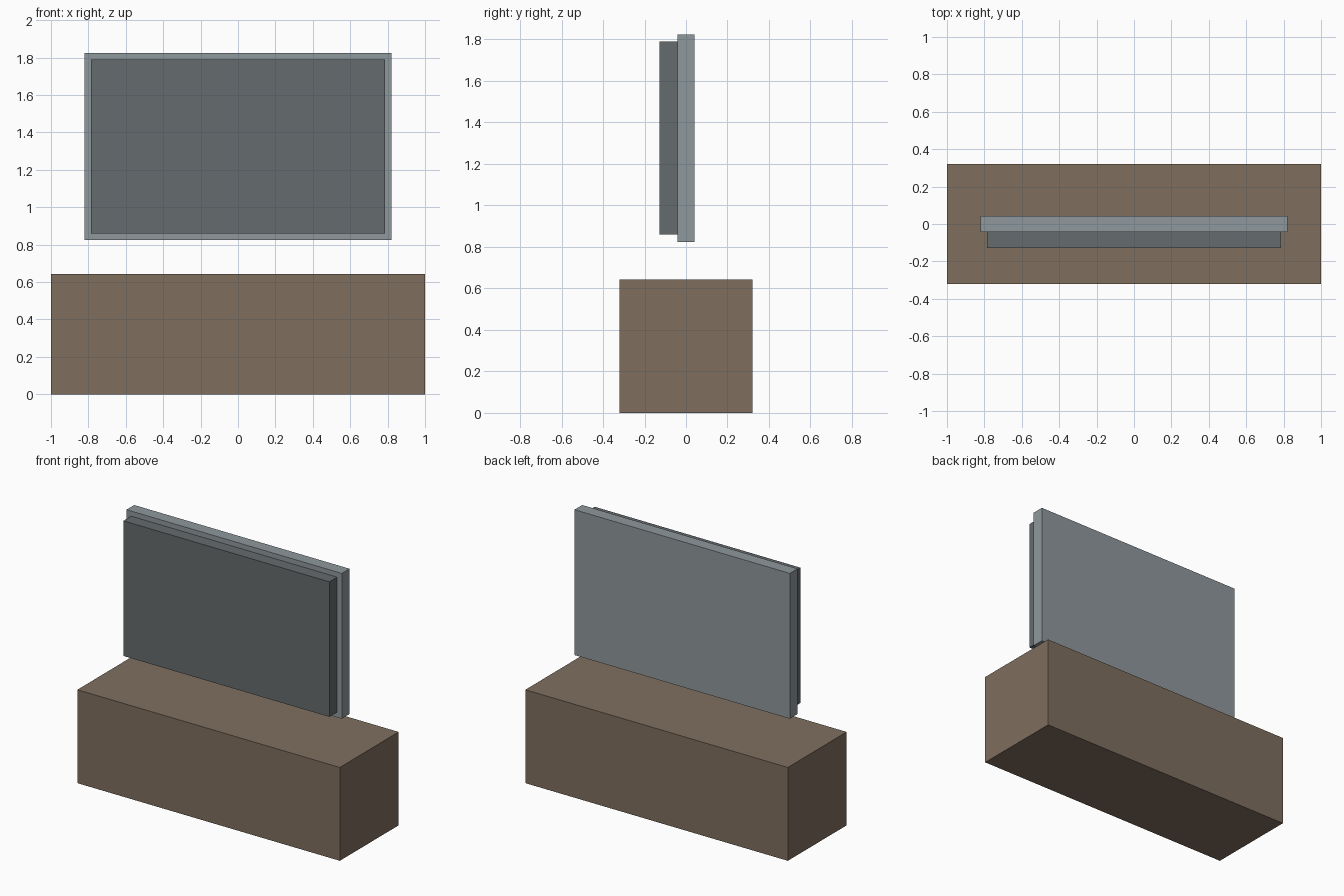
import bpy

cube = bpy.data.objects.get("Cube")
if cube:
    bpy.data.objects.remove(cube, do_unlink=True)


def make_material(name, rgb):
    mat = bpy.data.materials.new(name)
    mat.use_nodes = True
    color = (*rgb, 1.0)
    mat.diffuse_color = color
    mat.node_tree.nodes["Principled BSDF"].inputs["Base Color"].default_value = color
    return mat


def box(name, low, high, mat):
    """Axis-aligned box between two opposite corners."""
    center = [(a + b) / 2 for a, b in zip(low, high)]
    size = [b - a for a, b in zip(low, high)]
    bpy.ops.mesh.primitive_cube_add(size=1, location=center)
    obj = bpy.context.object
    obj.name = name
    obj.scale = size
    bpy.ops.object.transform_apply(location=False, rotation=False, scale=True)
    obj.data.materials.append(mat)
    return obj


wood = make_material("brown wood", (0.212, 0.156, 0.114))
casing = make_material("light grey casing", (0.275, 0.314, 0.332))
glass = make_material("dark grey screen", (0.130, 0.147, 0.153))

# Low cabinet
box("cabinet", (-1, -0.32, 0), (1, 0.32, 0.643), wood)

# Backing panel floating above the cabinet
box("back_panel", (-0.82, -0.042, 0.824), (0.82, 0.042, 1.825), casing)

# Screen slab standing proud of the panel's front
box("screen", (-0.785, -0.127, 0.86), (0.785, -0.042, 1.79), glass)
